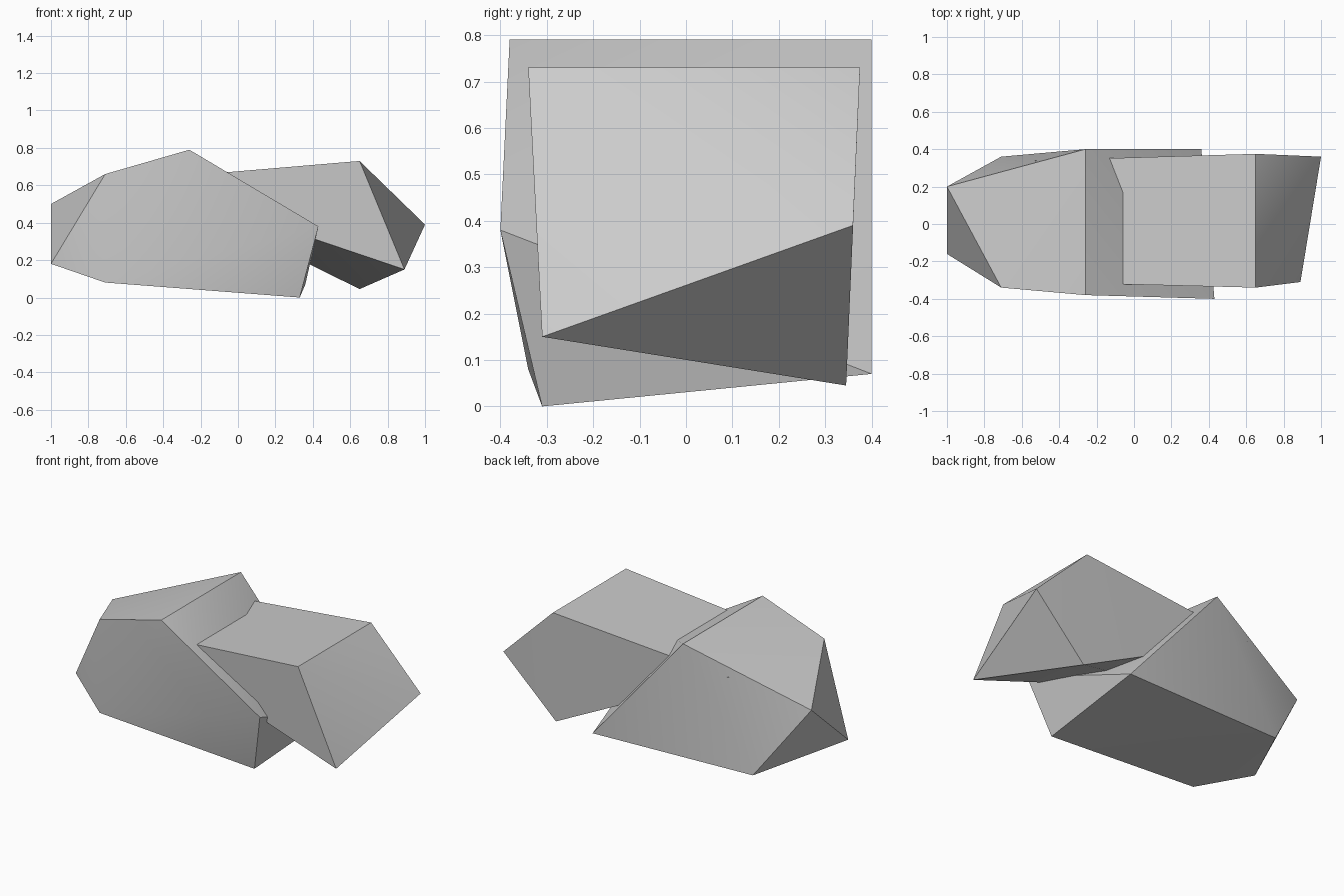
import bpy
import bmesh
import math

default_cube = bpy.data.objects.get("Cube")
if default_cube:
    bpy.data.objects.remove(default_cube, do_unlink=True)

# Plain stone colour
stone = bpy.data.materials.new("stone_grey")
stone.use_nodes = True
colour = (0.6, 0.6, 0.6, 1)
stone.diffuse_color = colour
stone.node_tree.nodes["Principled BSDF"].inputs["Base Color"].default_value = colour


def make_rock(name, corners):
    """Wrap a faceted boulder around its corner points."""
    mesh = bpy.data.meshes.new(name)
    bm = bmesh.new()
    for corner in corners:
        bm.verts.new(corner)
    bmesh.ops.convex_hull(bm, input=bm.verts[:])
    bmesh.ops.recalc_face_normals(bm, faces=bm.faces[:])
    bm.to_mesh(mesh)
    bm.free()
    mesh.materials.append(stone)
    rock = bpy.data.objects.new(name, mesh)
    bpy.context.collection.objects.link(rock)
    bpy.ops.object.select_all(action="DESELECT")
    rock.select_set(True)
    bpy.context.view_layer.objects.active = rock
    bpy.ops.object.shade_smooth_by_angle(angle=math.radians(30))
    return rock


# Larger boulder with a ridge across its top
make_rock("large_rock", [
    (-1, .2, .5), (-1, -.16, .18),                          # blunt end
    (-.71, -.34, .66), (-.71, -.34, .08), (-.71, .36, .08),  # shoulder
    (-.26, -.38, .79), (-.26, .4, .79),                     # ridge
    (.33, -.31, 0), (.43, -.4, .38), (.36, .4, .07),        # sloping end
])

# Smaller slab leaning out of the larger boulder
make_rock("leaning_rock", [
    (-.53, -.31, .63), (-.53, .34, .63),                    # buried edge
    (.65, -.34, .73), (.65, .375, .73),                     # upper edge
    (1, .36, .39), (.89, -.31, .15), (.65, .345, .045),     # outer tip
])
